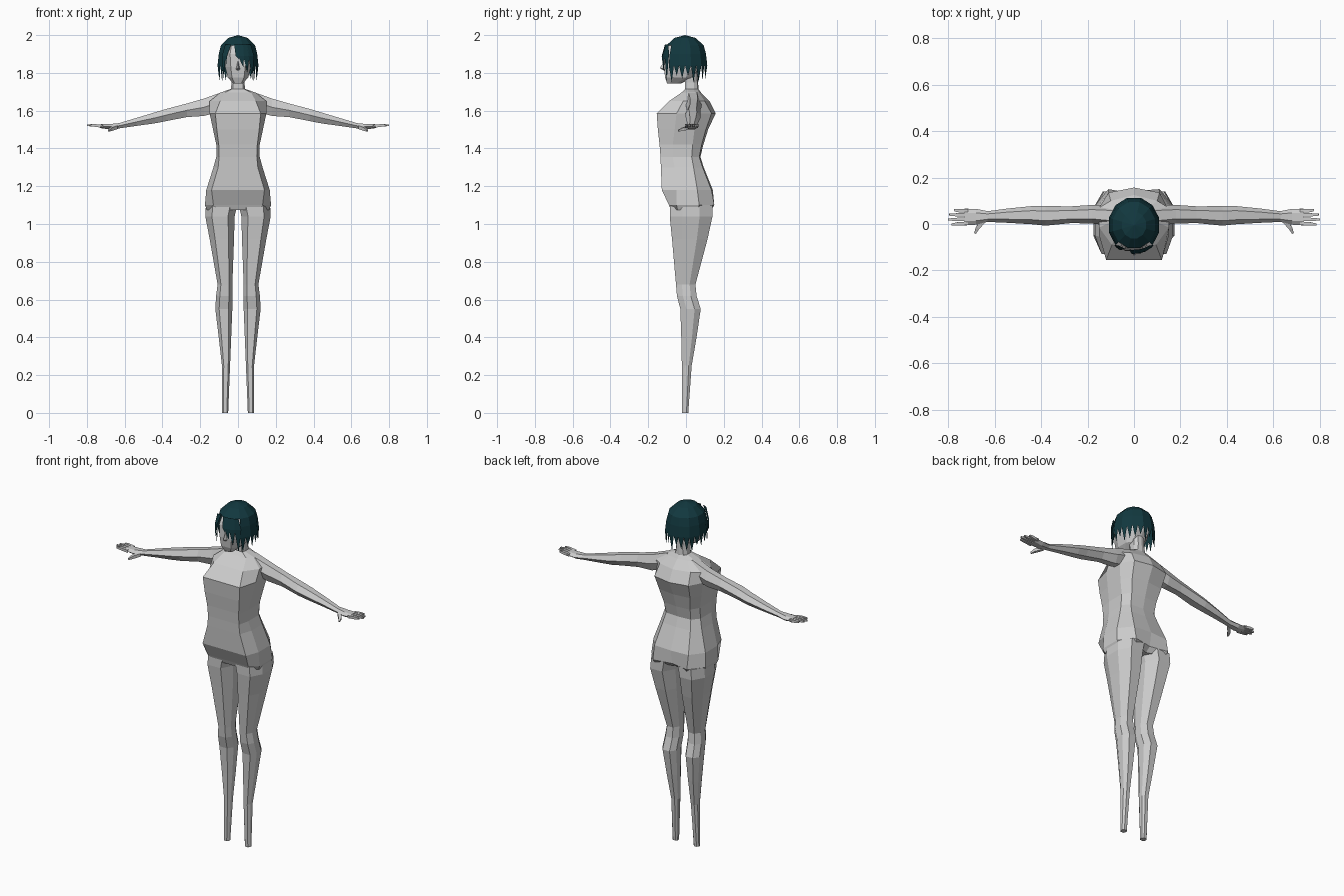
import bpy, bmesh, math
from mathutils import Vector


def material(name, rgb):
    m = bpy.data.materials.new(name)
    m.diffuse_color = (*rgb, 1)
    return m


GREY = material("body_grey", (0.6, 0.6, 0.6))
TEAL = material("dark_teal", (0.006, 0.04, 0.05))


def finish(bm, name, mat, mirror=False, recalc=True):
    if recalc:
        bmesh.ops.recalc_face_normals(bm, faces=bm.faces)
    me = bpy.data.meshes.new(name)
    bm.to_mesh(me)
    bm.free()
    me.materials.append(mat)
    ob = bpy.data.objects.new(name, me)
    bpy.context.collection.objects.link(ob)
    if mirror:
        ob.modifiers.new("mirror", "MIRROR").use_mirror_merge = False
    return ob


def loft(bm, rings):
    """Skin a stack of rings with equal point counts and cap both ends."""
    loops = [[bm.verts.new(p) for p in r] for r in rings]
    n = len(loops[0])
    for lo, hi in zip(loops, loops[1:]):
        for i in range(n):
            j = (i + 1) % n
            bm.faces.new((lo[i], lo[j], hi[j], hi[i]))
    bm.faces.new(loops[0][::-1])
    bm.faces.new(loops[-1])


def tube(bm, points, sides=4):
    """Tapered limb along (position, radius) points."""
    pts = [(Vector(p), r) for p, r in points]
    d = (pts[-1][0] - pts[0][0]).normalized()
    u = d.cross(Vector((0, 0, 1))).normalized()
    v = d.cross(u)
    ang = [math.tau * (k + 0.5) / sides for k in range(sides)]
    loft(bm, [[p + (u * math.cos(a) + v * math.sin(a)) * r for a in ang] for p, r in pts])


def body_ring(z, a, yf, w, y1, y2, b, yb, yc):
    """Symmetric ring: flat front panel, straight sides, ridge at the back."""
    half = [(a, yf), (w, y1), (w, y2), (b, yb)]
    pts = half + [(0, yc)] + [(-x, y) for x, y in reversed(half)]
    return [(x, y, z) for x, y in pts]


# Torso from crotch to base of neck
bm = bmesh.new()
loft(bm, [body_ring(*r) for r in (
    (1.075, .10, -.080, .165, -.045, .06, .10, .135, .10),
    (1.10, .13, -.090, .175, -.050, .07, .11, .150, .13),
    (1.18, .14, -.128, .168, -.050, .06, .11, .135, .142),
    (1.30, .105, -.133, .130, -.060, .04, .09, .088, .094),
    (1.355, .10, -.135, .115, -.070, .03, .08, .070, .076),
    (1.42, .102, -.140, .115, -.070, .035, .085, .083, .092),
    (1.50, .112, -.149, .132, -.060, .045, .10, .105, .117),
    (1.585, .12, -.155, .150, -.050, .06, .11, .135, .157),
    (1.65, .095, -.090, .150, -.015, .07, .10, .100, .125),
    (1.695, .07, -.025, .095, .010, .05, .06, .070, .080),
    (1.715, .03, -.004, .038, .010, .04, .03, .060, .065))])
finish(bm, "torso", GREY)

# Neck
bm = bmesh.new()
loft(bm, [body_ring(*r) for r in (
    (1.69, .03, -.005, .040, .010, .045, .03, .062, .068),
    (1.75, .025, -.005, .034, .008, .042, .02, .060, .064),
    (1.82, .025, -.02, .036, .000, .040, .02, .055, .060))])
finish(bm, "neck", GREY)

# Head with a pointed jaw
bm = bmesh.new()
loft(bm, [body_ring(*r) for r in (
    (1.745, .018, -.100, .026, -.085, -.050, .015, -.030, -.025),
    (1.775, .032, -.111, .054, -.065, .000, .030, .035, .040),
    (1.83, .038, -.116, .068, -.060, .030, .040, .070, .075),
    (1.90, .042, -.114, .074, -.055, .040, .045, .080, .085),
    (1.945, .035, -.096, .058, -.050, .035, .040, .065, .070))])
# Nose wedge
tip, top = (0, -.138, 1.825), (0, -.113, 1.87)
left, right, low = (-.012, -.113, 1.82), (.012, -.113, 1.82), (0, -.113, 1.81)
for tri in ((top, left, tip), (top, tip, right), (tip, left, low), (tip, low, right)):
    bm.faces.new([bm.verts.new(p) for p in tri])
bmesh.ops.remove_doubles(bm, verts=bm.verts, dist=1e-5)
finish(bm, "head", GREY)

# Legs: chamfered box sections, (height, inner x, outer x, front y, back y)
bm = bmesh.new()
rings = []
for z, xi, xo, yf, yb in (
        (0, .052, .085, -.020, .012), (.25, .042, .085, -.022, .030),
        (.40, .036, .102, -.025, .056), (.55, .030, .120, -.030, .078),
        (.62, .028, .116, -.048, .056), (.68, .030, .108, -.053, .050),
        (.92, .021, .150, -.074, .114), (1.04, .018, .173, -.086, .140),
        (1.10, .004, .170, -.086, .140)):
    cx, cy, hx, hy = (xi + xo) / 2, (yf + yb) / 2, (xo - xi) / 2, (yb - yf) / 2
    rings.append([(cx + hx * u, cy + hy * v, z) for u, v in (
        (.55, -1), (1, -.4), (1, .4), (.5, 1), (-.5, 1), (-1, .4), (-1, -.4), (-.55, -1))])
loft(bm, rings)
finish(bm, "legs", GREY, mirror=True)

# Arms: hexagonal sections, (x, centre z, half height, centre y, half depth)
bm = bmesh.new()
rings = []
for x, zc, hz, yc, hy in (
        (.08, 1.650, .050, .035, .045), (.18, 1.618, .046, .042, .040),
        (.27, 1.602, .036, .040, .036), (.38, 1.577, .032, .035, .042),
        (.44, 1.562, .029, .038, .039), (.54, 1.540, .021, .036, .031),
        (.63, 1.520, .014, .032, .023), (.68, 1.515, .014, .031, .034),
        (.73, 1.518, .010, .030, .036)):
    rings.append([(x, yc + hy * u, zc + hz * v) for u, v in (
        (1, 0), (.5, 1), (-.5, 1), (-1, 0), (-.5, -1), (.5, -1))])
loft(bm, rings)
# Four fingers
for y0, y1, x1 in ((.003, -.002, .785), (.021, .019, .80), (.039, .040, .795), (.056, .060, .775)):
    tube(bm, [((.715, y0, 1.517), .011), ((.76, (y0 + y1) / 2, 1.522), .010), ((x1, y1, 1.523), .006)])
# Thumb
tube(bm, [((.645, .015, 1.512), .013), ((.672, -.015, 1.502), .012), ((.684, -.040, 1.494), .006)])
finish(bm, "arms", GREY, mirror=True)

# Hair cap: 12-sided dome, open over the face
N = 12


def cap_point(k, s, z):
    a = math.tau * (k + 0.5) / N
    return Vector((.112 * s * math.sin(a), -.005 - .122 * s * math.cos(a), z))


bm = bmesh.new()
levels = ((1.985, .48), (1.945, .84), (1.90, .94), (1.84, 1.0))
rows = [[bm.verts.new(cap_point(k, s, z)) for k in range(N)] for z, s in levels]
crown = bm.verts.new((0, -.005, 2.0))
for k in range(N):
    j = (k + 1) % N
    bm.faces.new((crown, rows[0][k], rows[0][j]))
    for r in range(len(rows) - 1):
        if r == 0 or k not in (N - 2, N - 1, 0):
            bm.faces.new((rows[r][k], rows[r + 1][k], rows[r + 1][j], rows[r][j]))
# Jagged locks around the sides and back, two per segment
for k in range(1, N - 2):
    for h, drop in ((0, .07 + .02 * (k % 2)), (.5, .055 + .025 * (k % 3 == 0))):
        p, q = (cap_point(k, 1, 1.84).lerp(cap_point(k + 1, 1, 1.84), t) for t in (h, h + .5))
        t = (p + q) / 2 * .97
        t.z = 1.84 - drop
        bm.faces.new([bm.verts.new(c) for c in (p, t, q)])


# Parted fringe strands
def front(x, s, z):
    return (x, -.005 - .127 * s * math.sqrt(1 - (x / .118) ** 2), z)


for b0, b1, m0, m1, t, zt in (
        (-.008, .030, .000, .032, .028, 1.83), (.026, .050, .028, .060, .050, 1.80),
        (.046, .068, .056, .085, .075, 1.76), (-.068, -.048, -.085, -.066, -.076, 1.765),
        (-.052, -.036, -.070, -.058, -.064, 1.83), (-.020, -.004, -.012, .004, .006, 1.87)):
    pts = [front(b0, .84, 1.95), front(m0, .97, 1.89), front(t, .99, zt),
           front(m1, .97, 1.89), front(b1, .84, 1.95)]
    v = [bm.verts.new(p) for p in pts]
    bm.faces.new((v[0], v[1], v[3], v[4]))
    bm.faces.new((v[1], v[2], v[3]))
finish(bm, "hair", TEAL, recalc=False)
